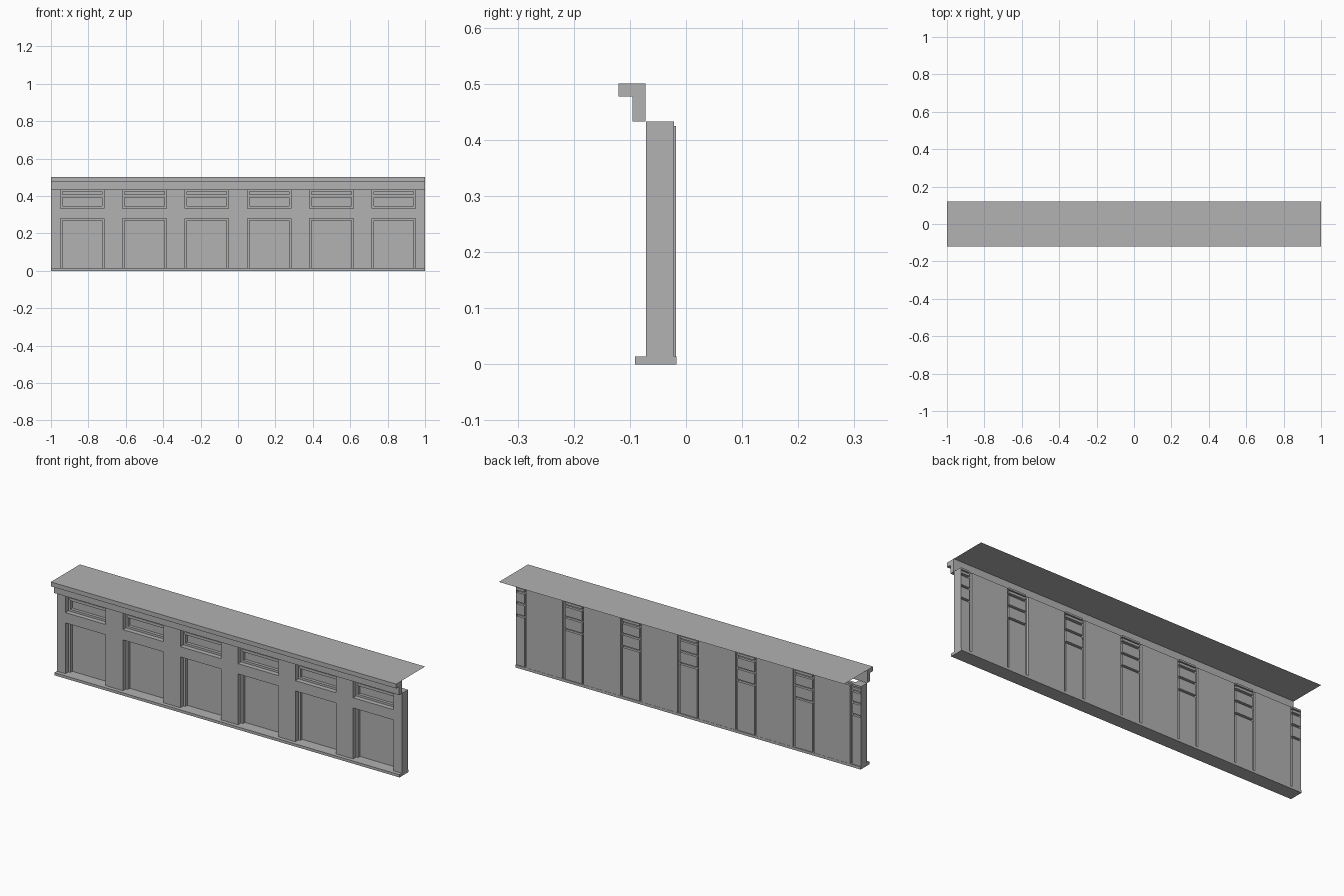
import bpy
import bmesh

cube = bpy.data.objects.get("Cube")
if cube:
    bpy.data.objects.remove(cube, do_unlink=True)

GREY = (0.445, 0.445, 0.445, 1)
grey = bpy.data.materials.new("plain grey")
grey.use_nodes = True
grey.diffuse_color = GREY
grey.node_tree.nodes["Principled BSDF"].inputs["Base Color"].default_value = GREY


def finish(name, bm):
    mesh = bpy.data.meshes.new(name)
    bmesh.ops.recalc_face_normals(bm, faces=bm.faces)
    bm.to_mesh(mesh)
    bm.free()
    mesh.materials.append(grey)
    obj = bpy.data.objects.new(name, mesh)
    bpy.context.collection.objects.link(obj)
    return obj


def boxes(name, spans):
    """One object from several (x0, x1, y0, y1, z0, z1) boxes."""
    bm = bmesh.new()
    for x0, x1, y0, y1, z0, z1 in spans:
        for v in bmesh.ops.create_cube(bm, size=1)["verts"]:
            v.co.x = x1 if v.co.x > 0 else x0
            v.co.y = y1 if v.co.y > 0 else y0
            v.co.z = z1 if v.co.z > 0 else z0
    return finish(name, bm)


def extrude_profile(name, points):
    """Closed (y, z) outline swept along the whole length."""
    bm = bmesh.new()
    face = bm.faces.new([bm.verts.new((-1, y, z)) for y, z in points])
    result = bmesh.ops.extrude_face_region(bm, geom=[face])
    for v in result["geom"]:
        if isinstance(v, bmesh.types.BMVert):
            v.co.x = 1
    return finish(name, bm)


# Shared layout
FRONT, MID, BACK, PANEL_BACK = -0.071, -0.034, -0.021, -0.018
FLOOR, TOP = 0.014, 0.433
DOOR_TOP, SILL = 0.28, 0.334
FRAME = 0.011
right_half = [(0.05, 0.284), (0.382, 0.617), (0.717, 0.95)]
bays = [(-b, -a) for a, b in reversed(right_half)] + right_half
edges = [-1] + [x for bay in bays for x in bay] + [1]
piers = list(zip(edges[::2], edges[1::2]))

# Base plinth
boxes("base", [(-1, 1, -0.091, -0.017, 0, FLOOR)])

# Piers: full front layer, back layer split by narrow grooves
boxes("piers", [(a, b, FRONT, MID, FLOOR, TOP) for a, b in piers])
grooves = [(DOOR_TOP - FRAME, DOOR_TOP), (SILL, SILL + FRAME),
           (0.393, 0.405), (0.418, 0.424)]
levels = [FLOOR] + [z for g in grooves for z in g] + [TOP]
blocks = list(zip(levels[::2], levels[1::2]))
boxes("pier_backs", [(a, b, MID, BACK, z0, z1)
                     for a, b in piers for z0, z1 in blocks])
boxes("end_caps", [(x, x + 0.004, MID, BACK, FLOOR, TOP) for x in (-1, 0.996)])

# Rails between the lower and upper openings
boxes("rails", [(a, b, FRONT, MID, DOOR_TOP, SILL) for a, b in bays])

# Frames, transom bars and closed panels in each bay
frames, bars, panels = [], [], []
for a, b in bays:
    for z0, z1 in ((FLOOR, DOOR_TOP), (SILL, TOP)):
        frames.append((a, a + FRAME, -0.046, -0.03, z0, z1))
        frames.append((b - FRAME, b, -0.046, -0.03, z0, z1))
    inner = (a + FRAME, b - FRAME)
    frames.append((*inner, -0.046, -0.03, DOOR_TOP - FRAME, DOOR_TOP))
    frames.append((*inner, -0.046, -0.03, SILL, SILL + FRAME))
    frames.append((*inner, -0.046, -0.03, 0.424, TOP))
    bars.append((*inner, -0.052, -0.03, 0.393, 0.407))
    panels.append((*inner, -0.03, PANEL_BACK, FLOOR, 0.425))
boxes("window_frames", frames)
boxes("transom_bars", bars)
boxes("bay_panels", panels)

# Cornice and thin roof sheet
extrude_profile("cornice", [(-0.12, 0.5), (-0.12, 0.477), (-0.095, 0.477),
                            (-0.095, TOP), (-0.072, TOP), (-0.072, 0.5)])
bm = bmesh.new()
bm.faces.new([bm.verts.new((x, y, 0.5)) for x, y in
              ((-1, -0.072), (1, -0.072), (1, 0.12), (-1, 0.12))])
roof = finish("roof_sheet", bm)
if roof.data.polygons[0].normal.z < 0:
    roof.data.flip_normals()
